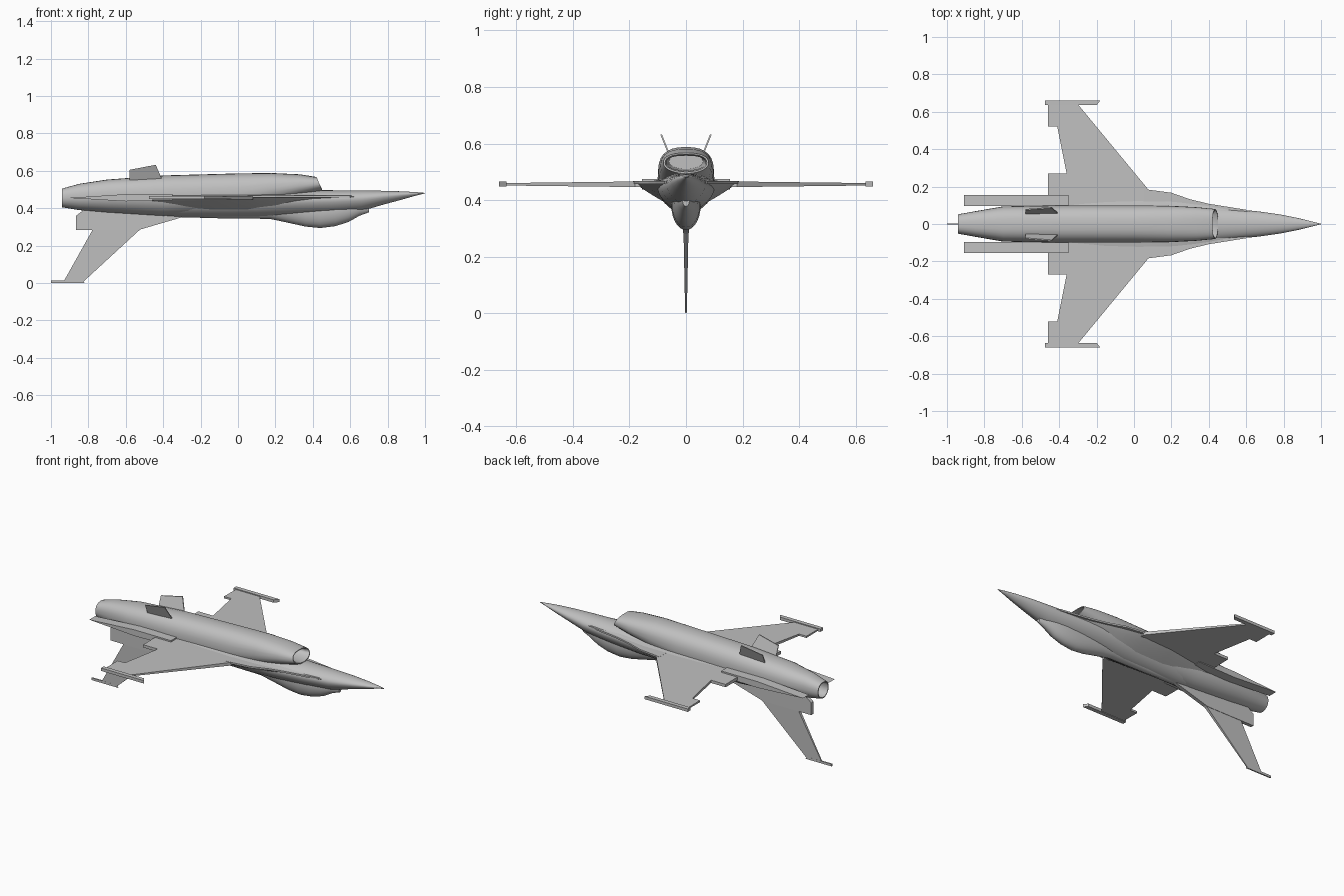
import bpy
import bmesh
from math import cos, sin, pi, radians
from mathutils import Vector

cube = bpy.data.objects.get("Cube")
if cube:
    bpy.data.objects.remove(cube, do_unlink=True)

grey = bpy.data.materials.new("light_grey")
grey.use_nodes = True
colour = (0.53, 0.53, 0.53, 1)
grey.diffuse_color = colour
grey.node_tree.nodes["Principled BSDF"].inputs["Base Color"].default_value = colour


def finish(name, bm, mirror=False, smooth=False):
    """Turn a bmesh into a named object, optionally mirrored and smooth."""
    bmesh.ops.recalc_face_normals(bm, faces=bm.faces[:])
    mesh = bpy.data.meshes.new(name)
    bm.to_mesh(mesh)
    bm.free()
    mesh.materials.append(grey)
    obj = bpy.data.objects.new(name, mesh)
    bpy.context.collection.objects.link(obj)
    if mirror:
        mod = obj.modifiers.new("mirror", "MIRROR")
        mod.use_axis = (False, True, False)
    if smooth:
        bpy.ops.object.select_all(action="DESELECT")
        obj.select_set(True)
        bpy.context.view_layer.objects.active = obj
        bpy.ops.object.shade_smooth_by_angle(angle=radians(35))
    return obj


def loft(name, stations, centre=0.5, upper=2.0, lower=2.0, sides=28):
    """Skin along x. Station: x, half width, bottom, top, optional slant."""
    bm = bmesh.new()
    rings = []
    for x, half, bottom, top, *slant in stations:
        height = top - bottom
        middle = bottom + centre * height
        lean = slant[0] if slant else 0
        ring = []
        for i in range(sides):
            a = 2 * pi * i / sides
            c, s = cos(a), sin(a)
            power = 2 / (upper if s >= 0 else lower)
            y = half * abs(c) ** power * (1 if c >= 0 else -1)
            if s >= 0:
                z = middle + (top - middle) * s ** power
            else:
                z = middle - (middle - bottom) * (-s) ** power
            ring.append(bm.verts.new((x + lean * (top - z) / height, y, z)))
        rings.append(ring)
    for a, b in zip(rings, rings[1:]):
        for i in range(sides):
            j = (i + 1) % sides
            bm.faces.new((a[i], a[j], b[j], b[i]))
    bm.faces.new(rings[0])
    bm.faces.new(rings[-1])
    return finish(name, bm, smooth=True)


def plate(name, outline, place, mirror=False):
    """Thick outline; place(u, v, side) gives the point on side -1 or 1."""
    bm = bmesh.new()
    low, high = ([bm.verts.new(place(u, v, s)) for u, v in outline]
                 for s in (-1, 1))
    bm.faces.new(low)
    bm.faces.new(high)
    for i in range(len(outline)):
        j = (i + 1) % len(outline)
        bm.faces.new((low[i], low[j], high[j], high[i]))
    return finish(name, bm, mirror)


# Engine housing, hollow at the intake and at the nozzle
loft("engine_housing", [
    (0.15, 0.06, 0.51, 0.56), (0.4, 0.07, 0.505, 0.557, 0.03),
    (0.42, 0.074, 0.5, 0.562, 0.03), (0.42, 0.08, 0.494, 0.567, 0.03),
    (0.33, 0.09, 0.46, 0.581), (0.18, 0.098, 0.42, 0.588),
    (0, 0.1, 0.375, 0.586), (-0.4, 0.1, 0.358, 0.575),
    (-0.7, 0.094, 0.377, 0.553), (-0.85, 0.068, 0.39, 0.53),
    (-0.94, 0.052, 0.405, 0.505), (-0.94, 0.046, 0.411, 0.499),
    (-0.78, 0.05, 0.41, 0.5)], upper=2.5)

# Nose and main body
loft("fuselage", [
    (1, 0.001, 0.479, 0.482), (0.95, 0.014, 0.467, 0.486),
    (0.88, 0.031, 0.447, 0.49), (0.78, 0.051, 0.42, 0.493),
    (0.66, 0.068, 0.385, 0.495), (0.5, 0.083, 0.368, 0.496),
    (0.3, 0.1, 0.358, 0.497), (0.1, 0.1, 0.35, 0.5),
    (-0.3, 0.085, 0.352, 0.5), (-0.7, 0.065, 0.38, 0.5)],
    centre=0.6, lower=1.7)

# Cockpit bubble below the nose
loft("canopy", [
    (0.7, 0.012, 0.378, 0.42), (0.65, 0.03, 0.36, 0.44),
    (0.59, 0.042, 0.326, 0.46), (0.52, 0.05, 0.304, 0.47),
    (0.44, 0.052, 0.294, 0.47), (0.36, 0.051, 0.302, 0.47),
    (0.26, 0.048, 0.324, 0.47), (0.17, 0.045, 0.343, 0.47),
    (-0.1, 0.04, 0.346, 0.47), (-0.35, 0.03, 0.353, 0.47)])

# Faceted blend from the body out to the wing roots
loft("wing_root_blend", [
    (0.62, 0.07, 0.4, 0.48), (0.4, 0.102, 0.375, 0.49),
    (0.2, 0.15, 0.36, 0.488), (0.05, 0.175, 0.355, 0.485),
    (-0.15, 0.165, 0.357, 0.485), (-0.4, 0.125, 0.368, 0.485),
    (-0.6, 0.1, 0.385, 0.48)], centre=0.78, upper=1.1, lower=1.1)


# Wings with notched trailing edges, thinning towards the tips
def wing_point(x, y, side):
    return Vector((x, y, 0.456 + side * (0.012 - 0.012 * y)))


plate("wings", [
    (0.08, 0.05), (0.08, 0.18), (-0.3, 0.64), (-0.46, 0.64), (-0.46, 0.52),
    (-0.41, 0.52), (-0.36, 0.27), (-0.46, 0.27), (-0.46, 0.05)],
    wing_point, mirror=True)

# Thin leading-edge strakes
plate("strakes", [
    (0.62, 0.05), (0.6, 0.076), (0.4, 0.108), (0.3, 0.132), (0.2, 0.167),
    (0.05, 0.187), (0.05, 0.05)],
    lambda x, y, side: (x, y, 0.462 + side * 0.005), mirror=True)

# Wing-tip rails
plate("wing_tip_rails", [
    (-0.475, 0.635), (-0.475, 0.661), (-0.18, 0.661), (-0.2, 0.635)],
    lambda x, y, side: (x, y, 0.457 + side * 0.009), mirror=True)

# Wedge-shaped shelves beside the engine
plate("tail_shelves", [
    (-0.91, 0.455), (-0.6, 0.475), (-0.35, 0.475), (-0.35, 0.442),
    (-0.6, 0.437)],
    lambda x, z, side: (x, 0.126 + side * 0.029, z), mirror=True)

# Pair of small splayed fins above the engine
plate("small_fins", [
    (-0.58, 0.54), (-0.58, 0.605), (-0.44, 0.632), (-0.4, 0.54)],
    lambda x, z, side: (x, 0.088 + (z - 0.632) * 0.4 + side * 0.003, z),
    mirror=True)

# Large tail fin pointing down, its root fairing and its tip
plate("tail_fin", [
    (-0.5, 0.3), (-0.53, 0.28), (-0.83, 0.004), (-0.93, 0.012),
    (-0.78, 0.28), (-0.78, 0.3)],
    lambda x, z, side: (x, side * (0.003 + 0.02 * z), z))
plate("tail_fin_root", [
    (-0.27, 0.36), (-0.53, 0.284), (-0.865, 0.284), (-0.865, 0.36),
    (-0.8, 0.41), (-0.3, 0.41)],
    lambda x, z, side: (x, side * 0.011, z))
plate("tail_fin_tip", [
    (-0.82, 0), (-1, 0), (-1, 0.014), (-0.84, 0.014)],
    lambda x, z, side: (x, side * 0.004, z))
